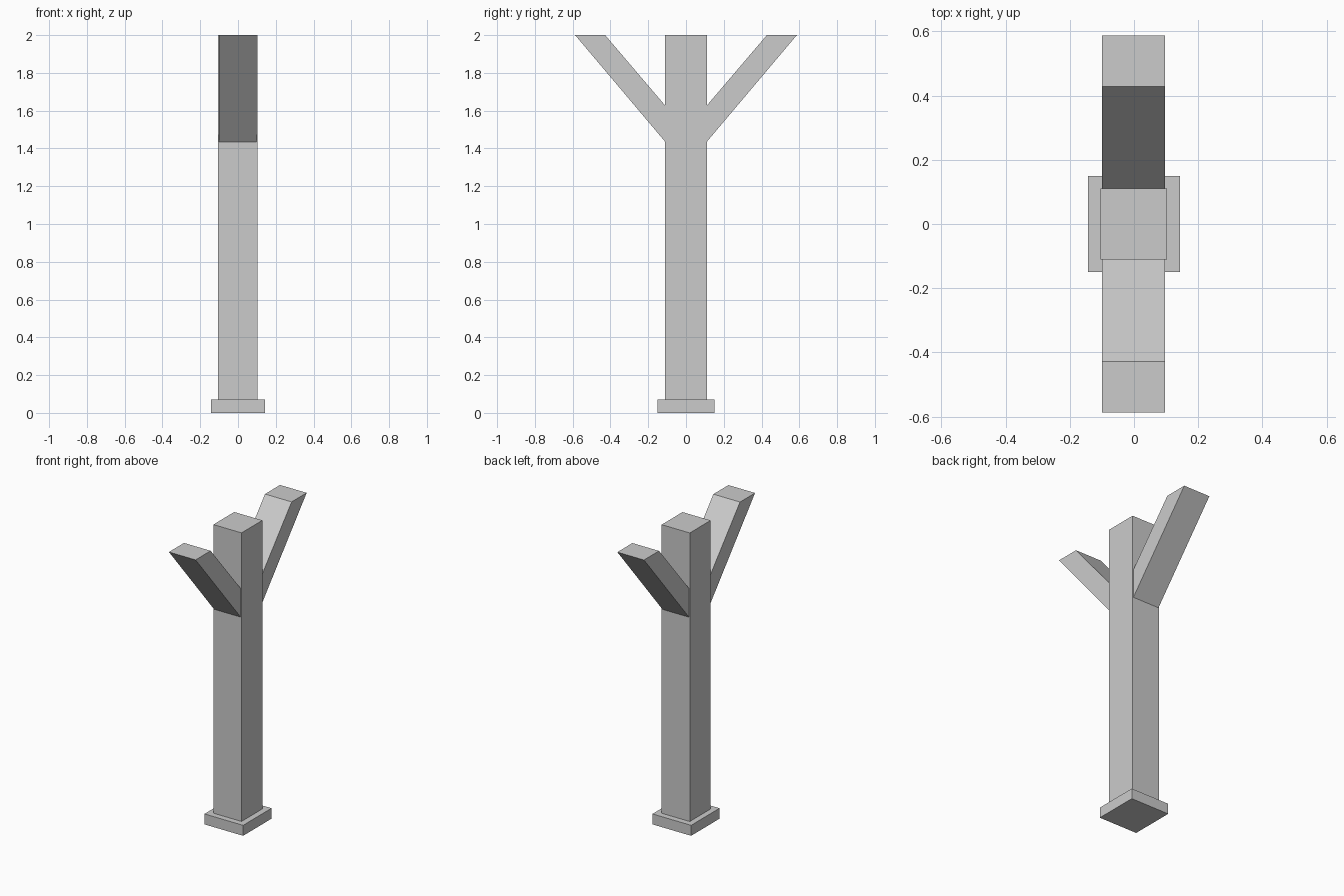
import bpy
import bmesh

default = bpy.data.objects.get("Cube")
if default:
    bpy.data.objects.remove(default, do_unlink=True)

grey = bpy.data.materials.new("plain_grey")
grey.use_nodes = True
colour = (0.6, 0.6, 0.6, 1)
grey.diffuse_color = colour
grey.node_tree.nodes["Principled BSDF"].inputs["Base Color"].default_value = colour


def extrude_profile(name, profile, x0, x1):
    """Extrude a (y, z) outline along x into a solid."""
    bm = bmesh.new()
    face = bm.faces.new([bm.verts.new((x0, y, z)) for y, z in profile])
    result = bmesh.ops.extrude_face_region(bm, geom=[face])
    verts = [v for v in result["geom"] if isinstance(v, bmesh.types.BMVert)]
    bmesh.ops.translate(bm, verts=verts, vec=(x1 - x0, 0, 0))
    bmesh.ops.recalc_face_normals(bm, faces=bm.faces)
    mesh = bpy.data.meshes.new(name)
    bm.to_mesh(mesh)
    bm.free()
    mesh.materials.append(grey)
    obj = bpy.data.objects.new(name, mesh)
    bpy.context.collection.objects.link(obj)
    return obj


def box_profile(half_depth, z0, z1):
    return [(-half_depth, z0), (half_depth, z0), (half_depth, z1), (-half_depth, z1)]


# Foot plate and upright post
extrude_profile("base_plate", box_profile(0.15, 0, 0.07), -0.143, 0.143)
extrude_profile("post", box_profile(0.11, 0.07, 2), -0.105, 0.103)

# Slanted braces, cut level with the post top
brace = [(0.11, 1.435), (0.587, 2), (0.428, 2), (0.11, 1.627)]
for name, side in (("front_brace", -1), ("back_brace", 1)):
    extrude_profile(name, [(side * y, z) for y, z in brace], -0.1, 0.097)
